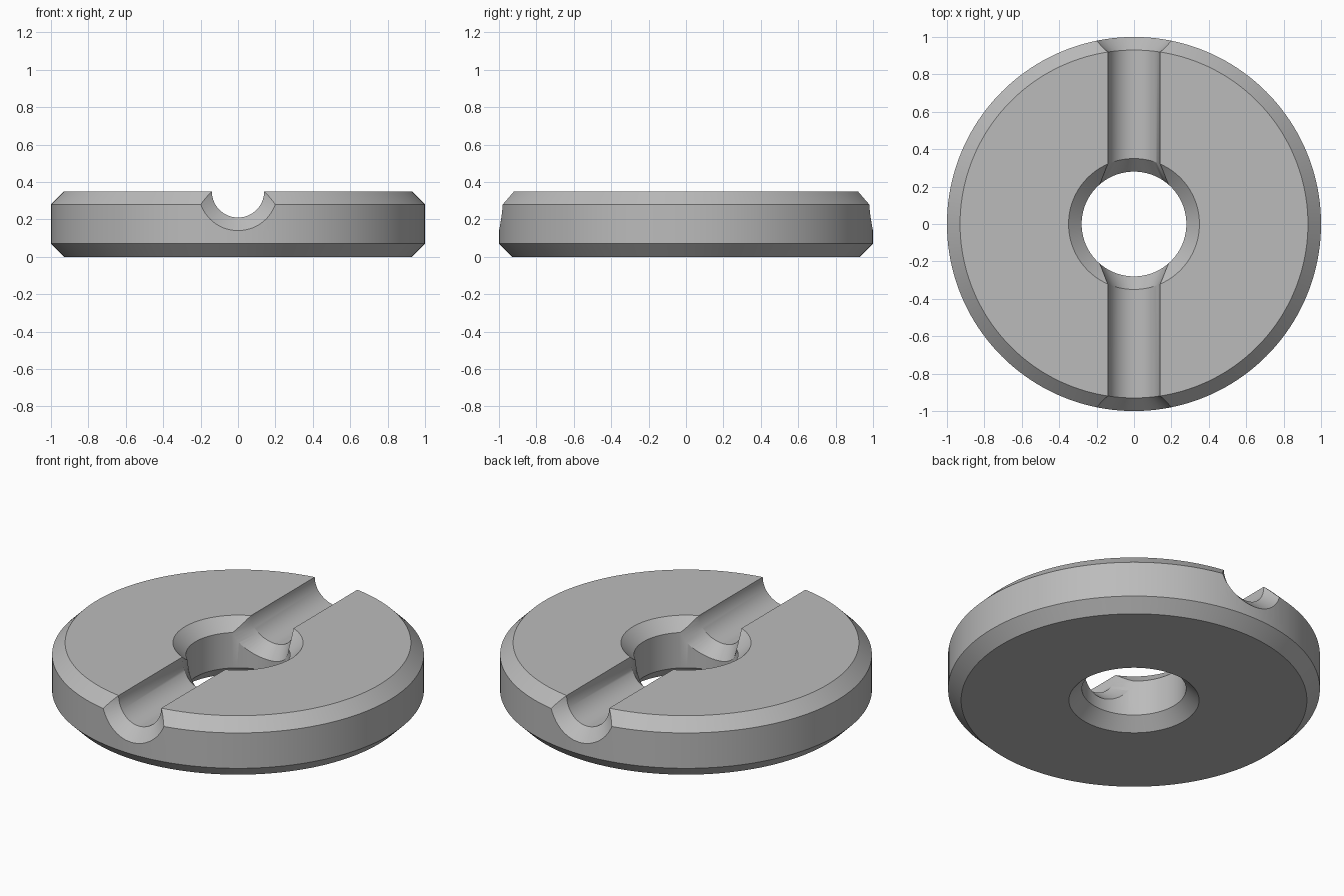
import bpy
import bmesh
from math import cos, sin, pi, sqrt, radians

cube = bpy.data.objects.get("Cube")
if cube:
    bpy.data.objects.remove(cube, do_unlink=True)

HEIGHT = 0.35
BEVEL = 0.07
OUTER = 1.0
BORE = 0.28
GROOVE = 0.14

# Material
grey = bpy.data.materials.new("plain grey")
grey.use_nodes = True
colour = (0.5, 0.5, 0.5, 1)
grey.diffuse_color = colour
grey.node_tree.nodes["Principled BSDF"].inputs["Base Color"].default_value = colour


def skin_rings(name, rings, close_loop):
    """Join equal rings of points with quads, closing the loop or capping the ends."""
    bm = bmesh.new()
    loops = [[bm.verts.new(p) for p in ring] for ring in rings]
    pairs = list(zip(loops, loops[1:]))
    if close_loop:
        pairs.append((loops[-1], loops[0]))
    else:
        bm.faces.new(loops[0])
        bm.faces.new(loops[-1])
    n = len(rings[0])
    for a, b in pairs:
        for i in range(n):
            j = (i + 1) % n
            bm.faces.new((a[i], a[j], b[j], b[i]))
    bmesh.ops.recalc_face_normals(bm, faces=bm.faces)
    mesh = bpy.data.meshes.new(name)
    bm.to_mesh(mesh)
    bm.free()
    mesh.materials.append(grey)
    obj = bpy.data.objects.new(name, mesh)
    bpy.context.collection.objects.link(obj)
    return obj


def circle(n):
    return [(cos(2 * pi * i / n), sin(2 * pi * i / n)) for i in range(n)]


# Bevelled disc with a bevelled bore
profile = [(OUTER - BEVEL, 0), (OUTER, BEVEL), (OUTER, HEIGHT - BEVEL),
           (OUTER - BEVEL, HEIGHT), (BORE + BEVEL, HEIGHT),
           (BORE, HEIGHT - BEVEL), (BORE, BEVEL), (BORE + BEVEL, 0)]
disc = skin_rings("grooved_disc",
                  [[(r * c, r * s, z) for c, s in circle(160)] for r, z in profile], True)

# Round groove cutters, flared where they meet the rim and the bore
sections = [(BORE - 0.02, GROOVE + BEVEL + 0.02), (BORE + BEVEL, GROOVE),
            (OUTER - BEVEL, GROOVE), (OUTER + 0.06, GROOVE + BEVEL + 0.06)]
bpy.context.view_layer.objects.active = disc
disc.select_set(True)
for side, label in ((-1, "front"), (1, "back")):
    rings = [[(w * c, side * sqrt(r * r - (w * c) ** 2), HEIGHT + w * s)
              for c, s in circle(64)] for r, w in sections]
    cutter = skin_rings(label + "_groove_cutter", rings, False)
    cutter.hide_render = True
    cut = disc.modifiers.new(label + " groove", "BOOLEAN")
    cut.operation = "DIFFERENCE"
    cut.solver = "EXACT"
    cut.object = cutter
    bpy.ops.object.modifier_apply(modifier=cut.name)
    bpy.data.objects.remove(cutter, do_unlink=True)

# Smooth round walls with crisp bevel edges
bpy.ops.object.shade_smooth_by_angle(angle=radians(30))
